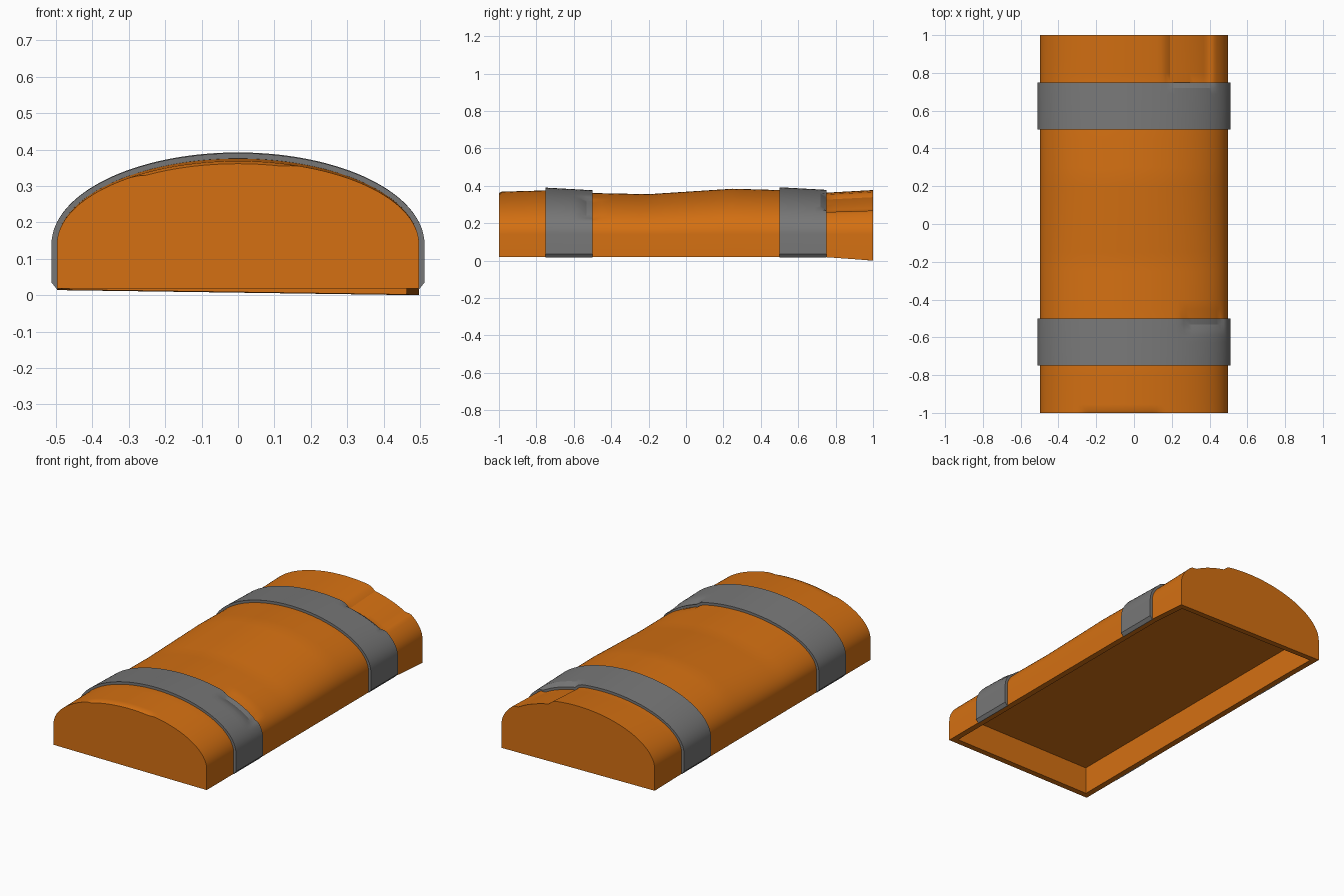
import bpy
import bmesh
import math

if "Cube" in bpy.data.objects:
    bpy.data.objects.remove(bpy.data.objects["Cube"], do_unlink=True)


def material(name, rgb):
    mat = bpy.data.materials.new(name)
    mat.use_nodes = True
    mat.diffuse_color = (*rgb, 1)
    mat.node_tree.nodes["Principled BSDF"].inputs["Base Color"].default_value = (*rgb, 1)
    return mat


orange = material("orange", (0.66, 0.162, 0.006))
grey = material("grey", (0.185, 0.185, 0.185))

SEGMENTS = 64
BASE = 0.018
SPRING = 0.14      # height where the side walls turn into the arch

# Ridge height along the length
RIDGE = [(-1, 0.368), (-0.75, 0.375), (-0.5, 0.361), (-0.2, 0.355),
         (0, 0.368), (0.25, 0.384), (0.5, 0.377), (0.75, 0.363), (1, 0.377)]
# Worn patches: x range, y range, depth
DENTS = [(-0.28, 0.15, -1.1, -0.985, 0.014),
         (0.25, 0.47, -0.57, -0.48, 0.018),
         (0.16, 0.42, 0.72, 1.1, 0.02)]


def ridge(y):
    for (y0, z0), (y1, z1) in zip(RIDGE, RIDGE[1:]):
        if y <= y1:
            return z0 + (z1 - z0) * (y - y0) / (y1 - y0)
    return RIDGE[-1][1]


def dent(x, y):
    total = 0
    for x0, x1, y0, y1, depth in DENTS:
        edge = min(x - x0, x1 - x, y - y0, y1 - y)
        total += depth * max(0, min(1, edge / 0.03))
    return total


def arch(y, offset=0.0):
    """Arch points from the left spring line over to the right."""
    points = []
    for i in range(SEGMENTS + 1):
        a = math.pi * i / SEGMENTS
        x = 0.497 * math.cos(a)
        z = SPRING + (ridge(y) - SPRING) * math.sin(a) - dent(x, y)
        points.append((x + offset * math.cos(a), y, z + offset * math.sin(a)))
    return points


def body_section(y):
    drop = max(0, y - 0.75) / 0.25
    return [(0.497, y, BASE - 0.018 * drop)] + arch(y) + [(-0.497, y, BASE - 0.004 * drop)]


def band_section(y):
    # Outer skin with bevelled feet, closed by an inner skin inside the body
    outer = [(0.497, y, BASE - 0.002), (0.512, y, 0.035)] + arch(y, 0.015)
    outer += [(-0.512, y, 0.035), (-0.497, y, BASE - 0.002)]
    inner = [(0.487, y, BASE + 0.002)] + arch(y, -0.01) + [(-0.487, y, BASE + 0.002)]
    return outer + inner[::-1]


def loft(bm, sections, cap_ends):
    """Skin closed sections; returns the faces closing each section."""
    rings = [[bm.verts.new(p) for p in s] for s in sections]
    closing = []
    n = len(rings[0])
    for a, b in zip(rings, rings[1:]):
        for i in range(n):
            j = (i + 1) % n
            face = bm.faces.new((a[i], a[j], b[j], b[i]))
            if j == 0:
                closing.append(face)
    for ring in (rings[0], rings[-1]):
        if cap_ends:
            bm.faces.new(ring)
        else:
            # Quad strip between the outer and inner skins
            half = n // 2
            outer, inner = ring[:half + 1], ring[:half:-1]
            inner = [inner[0]] + inner + [inner[-1]]
            for i in range(len(outer) - 1):
                quad = [outer[i], outer[i + 1]]
                for v in (inner[min(i + 1, len(inner) - 1)], inner[min(i, len(inner) - 1)]):
                    if v not in quad:
                        quad.append(v)
                if len(quad) > 2:
                    bm.faces.new(quad)
    bmesh.ops.recalc_face_normals(bm, faces=bm.faces[:])
    return closing


def finish(bm, name, mat):
    mesh = bpy.data.meshes.new(name)
    bm.to_mesh(mesh)
    bm.free()
    obj = bpy.data.objects.new(name, mesh)
    bpy.context.collection.objects.link(obj)
    mesh.materials.append(mat)
    bpy.ops.object.select_all(action="DESELECT")
    obj.select_set(True)
    bpy.context.view_layer.objects.active = obj
    bpy.ops.object.shade_smooth_by_angle(angle=math.radians(25))
    return obj


def steps(y0, y1, count):
    return [y0 + (y1 - y0) * i / count for i in range(count + 1)]


# Arched body with a hollow underside
bm = bmesh.new()
rows = sorted(set(steps(-1, 1, 40) + [-0.985, -0.955]))
underside = loft(bm, [body_section(y) for y in rows], True)
bmesh.ops.inset_region(bm, faces=underside, thickness=0.035, use_even_offset=True)
bmesh.ops.inset_region(bm, faces=underside, thickness=0.0005, use_even_offset=True)
for v in {v for f in underside for v in f.verts}:
    v.co.z = 0.18
finish(bm, "arched_body", orange)

# Straps over the body
for name, start in (("front_band", -0.75), ("back_band", 0.5)):
    bm = bmesh.new()
    loft(bm, [band_section(y) for y in steps(start, start + 0.25, 8)], False)
    finish(bm, name, grey)
